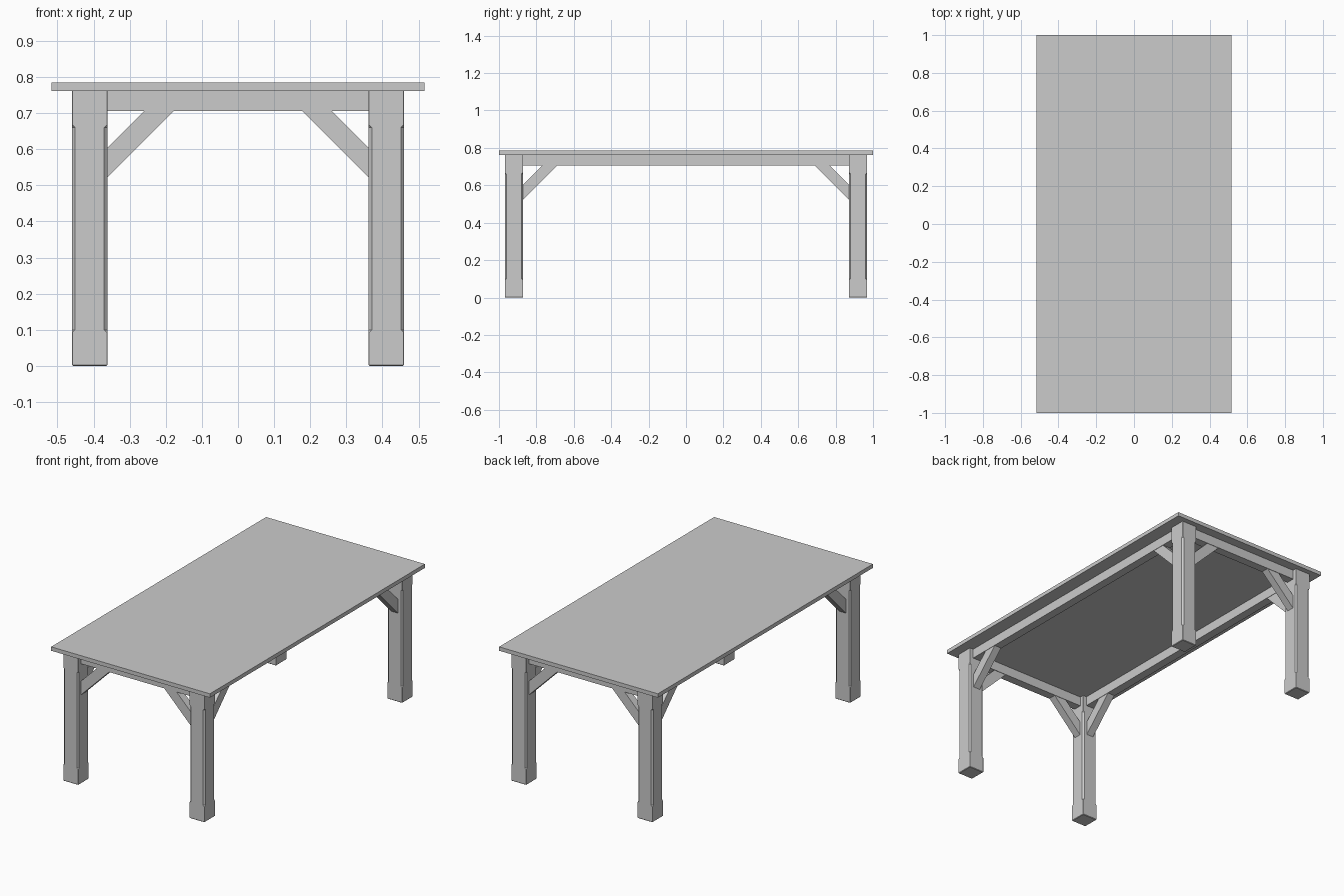
import bpy, bmesh

if "Cube" in bpy.data.objects:
    bpy.data.objects.remove(bpy.data.objects["Cube"])

TOP_Z0, TOP_Z1 = 0.762, 0.785
LEG_X, LEG_Y, HALF = 0.411, 0.92, 0.049
RAIL_Z = 0.706


def finish(name, bm):
    bmesh.ops.recalc_face_normals(bm, faces=bm.faces)
    mesh = bpy.data.meshes.new(name)
    bm.to_mesh(mesh)
    bm.free()
    obj = bpy.data.objects.new(name, mesh)
    bpy.context.collection.objects.link(obj)
    return obj


def box(name, lo, hi):
    bm = bmesh.new()
    bmesh.ops.create_cube(bm, size=1)
    for v in bm.verts:
        for i in range(3):
            v.co[i] = lo[i] if v.co[i] < 0 else hi[i]
    return finish(name, bm)


def leg(name, sx, sy):
    # stacked octagon rings: (z, half width, corner chamfer)
    rings = [(0, HALF - 0.003, 0.001), (0.003, HALF, 0.001),
             (0.092, HALF, 0.001), (0.100, HALF, 0.009),
             (0.660, HALF, 0.009), (0.668, HALF, 0.001),
             (TOP_Z0, HALF, 0.001)]
    bm = bmesh.new()
    loops = []
    for z, h, c in rings:
        d = h - c
        pts = [(h, -d), (h, d), (d, h), (-d, h), (-h, d), (-h, -d), (-d, -h), (d, -h)]
        loops.append([bm.verts.new((sx * LEG_X + x, sy * LEG_Y + y, z)) for x, y in pts])
    for a, b in zip(loops, loops[1:]):
        for i in range(8):
            j = (i + 1) % 8
            bm.faces.new((a[i], a[j], b[j], b[i]))
    bm.faces.new(loops[0][::-1])
    bm.faces.new(loops[-1])
    return finish(name, bm)


def brace(name, sx, sy, along_x):
    # 45 degree knee brace between a leg's inner face and the rail above
    inner = (LEG_X if along_x else LEG_Y) - HALF
    z_low, width, half_t = 0.522, 0.081, 0.0225
    profile = [(inner, z_low), (inner, z_low + width),
               (inner - (RAIL_Z - z_low - width), RAIL_Z),
               (inner - (RAIL_Z - z_low), RAIL_Z)]
    bm = bmesh.new()
    sides = []
    for t in (-half_t, half_t):
        if along_x:
            sides.append([bm.verts.new((sx * p, sy * LEG_Y + t, z)) for p, z in profile])
        else:
            sides.append([bm.verts.new((sx * LEG_X + t, sy * p, z)) for p, z in profile])
    a, b = sides
    bm.faces.new(a)
    bm.faces.new(b[::-1])
    for i in range(4):
        j = (i + 1) % 4
        bm.faces.new((a[i], a[j], b[j], b[i]))
    return finish(name, bm)


# Table top
box("table_top", (-0.517, -1, TOP_Z0), (0.517, 1, TOP_Z1))

# Rails between the legs, centred on the leg faces
R = 0.025
rx, ry = LEG_X - HALF, LEG_Y - HALF
for s, end, side in ((-1, "front", "left"), (1, "back", "right")):
    box(end + "_rail", (-rx, s * LEG_Y - R, RAIL_Z), (rx, s * LEG_Y + R, TOP_Z0))
    box(side + "_rail", (s * LEG_X - R, -ry, RAIL_Z), (s * LEG_X + R, ry, TOP_Z0))

# Legs with stopped chamfers, two knee braces each
for sy, end in ((-1, "front"), (1, "back")):
    for sx, side in ((-1, "left"), (1, "right")):
        tag = f"{end}_{side}"
        leg(tag + "_leg", sx, sy)
        brace(tag + "_end_brace", sx, sy, True)
        brace(tag + "_side_brace", sx, sy, False)
